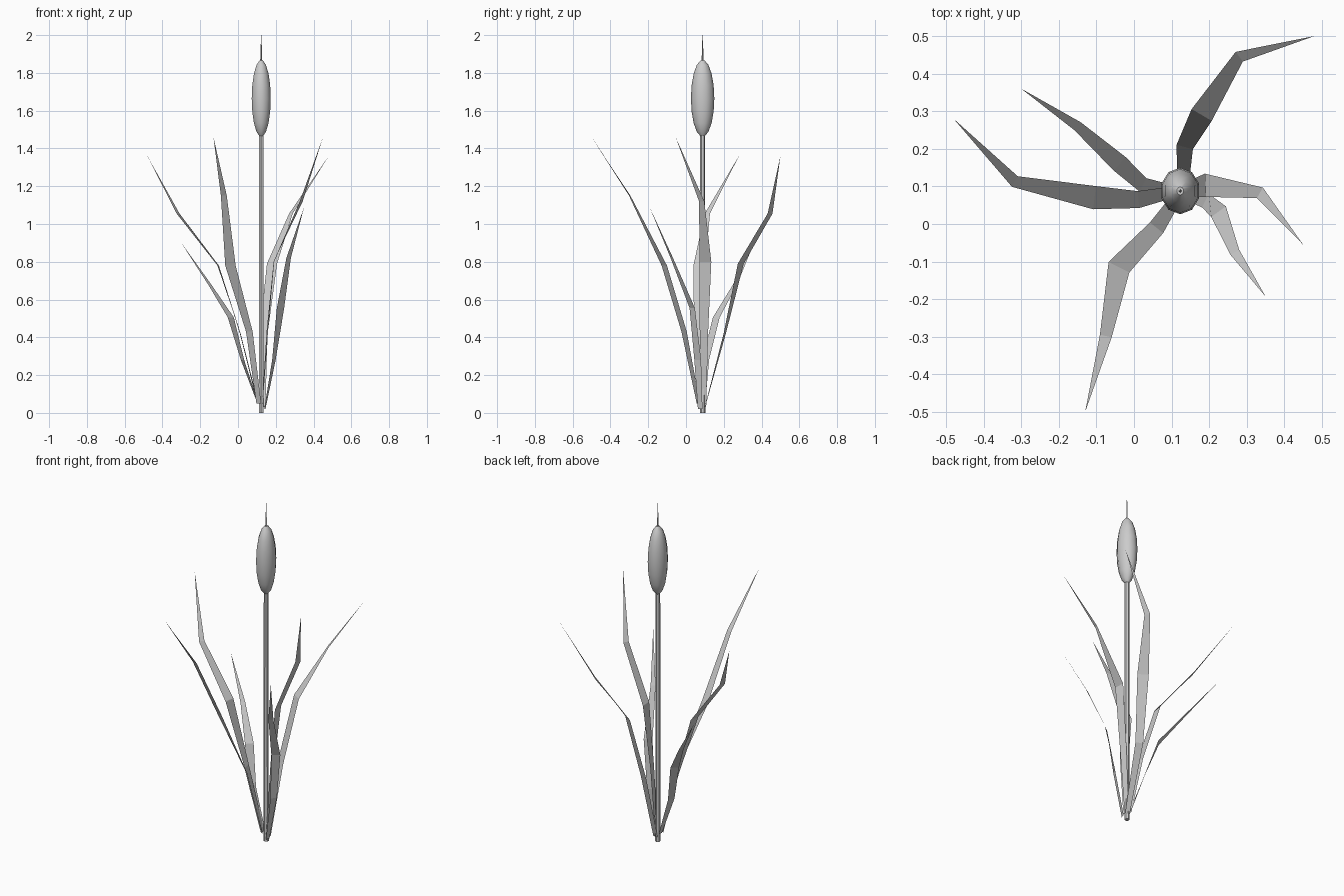
import bpy, math
from mathutils import Vector

if "Cube" in bpy.data.objects:
    bpy.data.objects.remove(bpy.data.objects["Cube"])

CX, CY = 0.123, 0.088  # stem axis


def make(name, verts, faces):
    me = bpy.data.meshes.new(name)
    me.from_pydata(verts, [], faces)
    me.update()
    ob = bpy.data.objects.new(name, me)
    bpy.context.collection.objects.link(ob)
    return ob


def lathe(name, profile, sides, sx=1.0, sy=1.0):
    """Revolve (radius, z) points around the stem axis, with capped ends."""
    verts, faces = [], []
    for r, z in profile:
        for i in range(sides):
            a = 2 * math.pi * i / sides + math.pi / 2
            verts.append((CX + r * sx * math.cos(a), CY + r * sy * math.sin(a), z))
    for k in range(len(profile) - 1):
        for i in range(sides):
            j = (i + 1) % sides
            faces.append((k * sides + i, k * sides + j,
                          (k + 1) * sides + j, (k + 1) * sides + i))
    faces.append(tuple(reversed(range(sides))))
    n = len(profile) - 1
    faces.append(tuple(n * sides + i for i in range(sides)))
    return make(name, verts, faces)


def leaf(name, path, widths):
    """Flat tapering blade: horizontal cross lines along a bent path, pointed tip."""
    p = [Vector(c) for c in path]
    verts, faces = [], []
    for i, w in enumerate(widths):
        d = Vector((0, 0))
        for a, b in ((i - 1, i), (i, i + 1)):
            if a >= 0:
                d += (p[b] - p[a]).xy.normalized()
        d.normalize()
        side = Vector((-d.y, d.x, 0)) * w / 2
        verts += [p[i] + side, p[i] - side]
    verts.append(p[-1])
    for i in range(len(widths) - 1):
        faces.append((2 * i, 2 * i + 1, 2 * i + 3, 2 * i + 2))
    t = len(verts) - 1
    faces.append((t - 2, t - 1, t))
    return make(name, verts, faces)


# Stem, thin tip spike
lathe("stem", [(0.014, 0), (0.013, 1.48)], 6)
lathe("spike", [(0.006, 1.85), (0.001, 2.0)], 4)

# Seed head: smooth faceted ellipsoid
prof = []
for i in range(9):
    t = math.radians(-80 + 20 * i)
    prof.append((math.cos(t), 1.665 + 0.204 * math.sin(t)))
head = lathe("seed_head", prof, 10, 0.053, 0.062)
for f in head.data.polygons:
    f.use_smooth = len(f.vertices) == 4

# Six leaves
TALL = (0.03, 0.045, 0.062, 0.032)
SHORT = (0.025, 0.04, 0.048, 0.027)
leaf("leaf_back_right", [(0.13, 0.10, 0.03), (0.135, 0.205, 0.42), (0.18, 0.29, 0.79),
                         (0.28, 0.445, 1.055), (0.48, 0.50, 1.36)], TALL)
leaf("leaf_left", [(0.105, 0.085, 0.05), (0.012, 0.065, 0.42), (-0.105, 0.07, 0.78),
                   (-0.317, 0.113, 1.055), (-0.48, 0.28, 1.36)], TALL)
leaf("leaf_back_left", [(0.105, 0.09, 0.05), (0.024, 0.104, 0.28), (-0.038, 0.16, 0.505),
                        (-0.15, 0.26, 0.68), (-0.30, 0.36, 0.90)], SHORT)
leaf("leaf_front", [(0.11, 0.065, 0.05), (0.06, -0.01, 0.43), (-0.04, -0.115, 0.78),
                    (-0.075, -0.298, 1.15), (-0.13, -0.50, 1.46)], TALL)
leaf("leaf_right", [(0.128, 0.092, 0.03), (0.155, 0.095, 0.43), (0.19, 0.103, 0.80),
                    (0.335, 0.083, 1.12), (0.45, -0.055, 1.46)], TALL)
leaf("leaf_front_right", [(0.142, 0.075, 0.02), (0.19, 0.062, 0.28), (0.225, 0.033, 0.555),
                          (0.268, -0.075, 0.82), (0.35, -0.193, 1.09)], SHORT)
